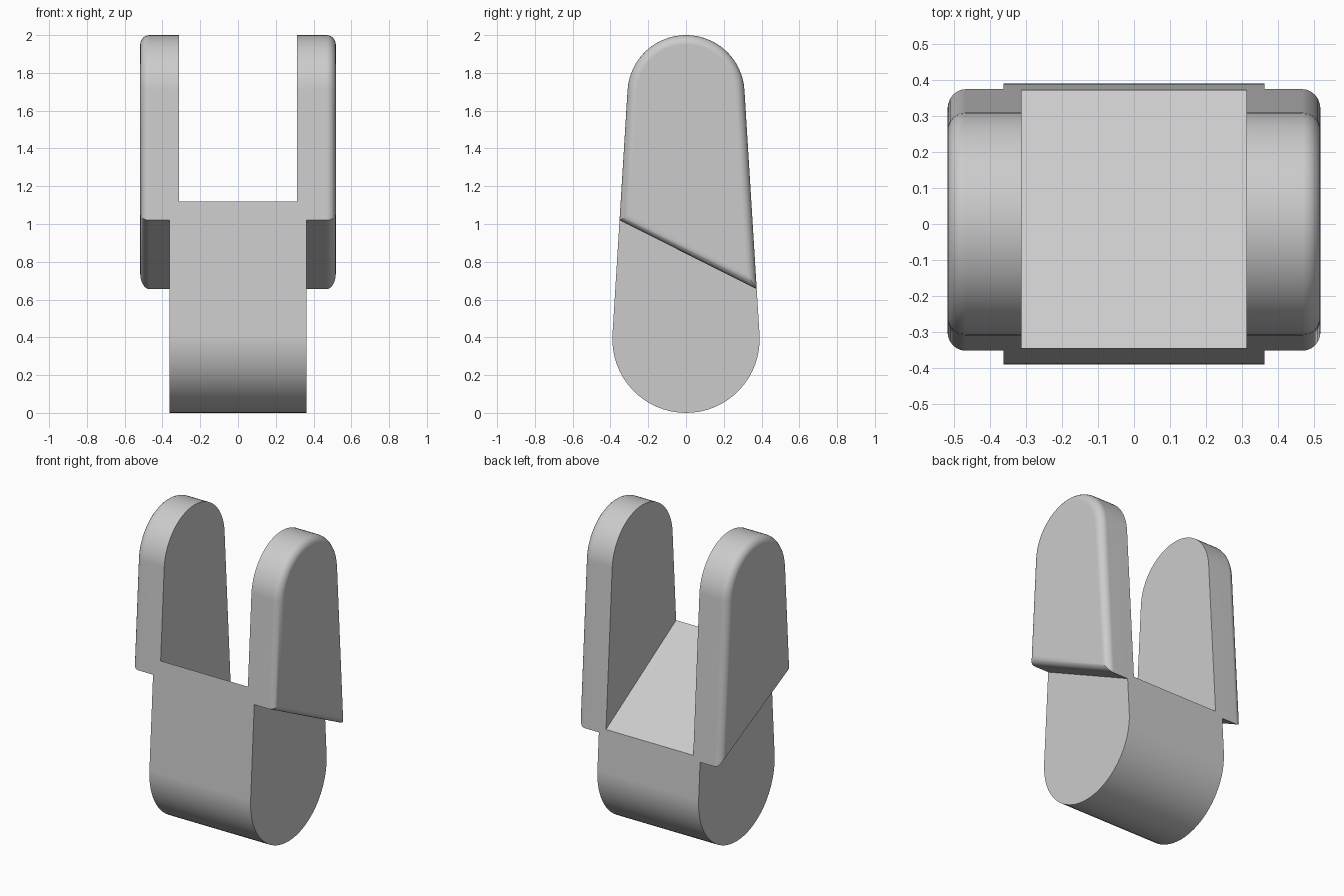
import bpy
import bmesh
from math import asin, cos, sin, pi
from mathutils import Vector

if "Cube" in bpy.data.objects:
    bpy.data.objects.remove(bpy.data.objects["Cube"], do_unlink=True)

# Main dimensions
R_LOW, R_TOP, HEIGHT = 0.39, 0.31, 2.0
BODY_X, SLOT_X, OUTER_X, ROUND = 0.363, 0.313, 0.518, 0.05
FLOOR = (Vector((0, -0.345, 1.12)), Vector((0, 0.374, 0.685)))
CHEEK_BASE = (Vector((0, -0.352, 1.02)), Vector((0, 0.374, 0.655)))

grey = bpy.data.materials.new("plain grey")
grey.use_nodes = True
colour = (0.6, 0.6, 0.6, 1)
grey.diffuse_color = colour
grey.node_tree.nodes["Principled BSDF"].inputs["Base Color"].default_value = colour


def side_profile(steps=32):
    """Tapered outline: a large arc below and a small arc above, joined by tangents."""
    z_low, z_top = R_LOW, HEIGHT - R_TOP
    tilt = asin((R_LOW - R_TOP) / (z_top - z_low))
    points = []
    for z, r, start, sweep in ((z_top, R_TOP, tilt, pi - 2 * tilt),
                               (z_low, R_LOW, pi - tilt, pi + 2 * tilt)):
        for i in range(steps + 1):
            a = start + sweep * i / steps
            points.append((r * cos(a), z + r * sin(a)))
    return points


def make_part(name, x0, x1, line, keep_above, rounding=0):
    """Extrude the outline along x, trim it along a sloping line, round its outer rim."""
    bm = bmesh.new()
    face = bm.faces.new([bm.verts.new((x0, y, z)) for y, z in side_profile()])
    ext = bmesh.ops.extrude_face_region(bm, geom=[face])
    bmesh.ops.translate(bm, vec=(x1 - x0, 0, 0),
                        verts=[v for v in ext["geom"] if isinstance(v, bmesh.types.BMVert)])
    along = line[1] - line[0]
    normal = Vector((0, -along.z, along.y)).normalized()
    cut = bmesh.ops.bisect_plane(bm, geom=bm.verts[:] + bm.edges[:] + bm.faces[:],
                                 plane_co=line[0], plane_no=normal,
                                 clear_inner=keep_above, clear_outer=not keep_above)
    bmesh.ops.contextual_create(
        bm, geom=[e for e in cut["geom_cut"] if isinstance(e, bmesh.types.BMEdge)])
    bmesh.ops.recalc_face_normals(bm, faces=bm.faces[:])
    if rounding:
        rim = [e for e in bm.edges if all(abs(v.co.x - x1) < 1e-5 for v in e.verts)]
        bmesh.ops.bevel(bm, geom=rim, offset=rounding, segments=6, profile=0.5,
                        affect='EDGES', clamp_overlap=False)
        bmesh.ops.recalc_face_normals(bm, faces=bm.faces[:])
    mesh = bpy.data.meshes.new(name)
    bm.to_mesh(mesh)
    bm.free()
    mesh.materials.append(grey)
    obj = bpy.data.objects.new(name, mesh)
    bpy.context.collection.objects.link(obj)
    return obj


def apply_modifiers(obj):
    bpy.context.view_layer.update()
    graph = bpy.context.evaluated_depsgraph_get()
    mesh = bpy.data.meshes.new_from_object(obj.evaluated_get(graph))
    obj.modifiers.clear()
    obj.data = mesh


# Rounded lower body with a sloping floor on top
body = make_part("fork_body", -BODY_X, BODY_X, FLOOR, False)

# Two upright cheeks with a rounded outer rim
cheeks = make_part("fork_cheeks", SLOT_X, OUTER_X, CHEEK_BASE, True, ROUND)
mirror = cheeks.modifiers.new("both_sides", 'MIRROR')
mirror.use_mirror_merge = False
apply_modifiers(cheeks)

# Fuse the cheeks onto the body
fuse = body.modifiers.new("fuse", 'BOOLEAN')
fuse.operation = 'UNION'
fuse.solver = 'EXACT'
fuse.object = cheeks
apply_modifiers(body)
bpy.data.objects.remove(cheeks, do_unlink=True)

# Smooth curves, crisp edges, flat sides
bpy.ops.object.select_all(action='DESELECT')
body.select_set(True)
bpy.context.view_layer.objects.active = body
bpy.ops.object.shade_smooth_by_angle(angle=pi / 6)
flat = body.modifiers.new("flat_sides", 'WEIGHTED_NORMAL')
flat.keep_sharp = True
